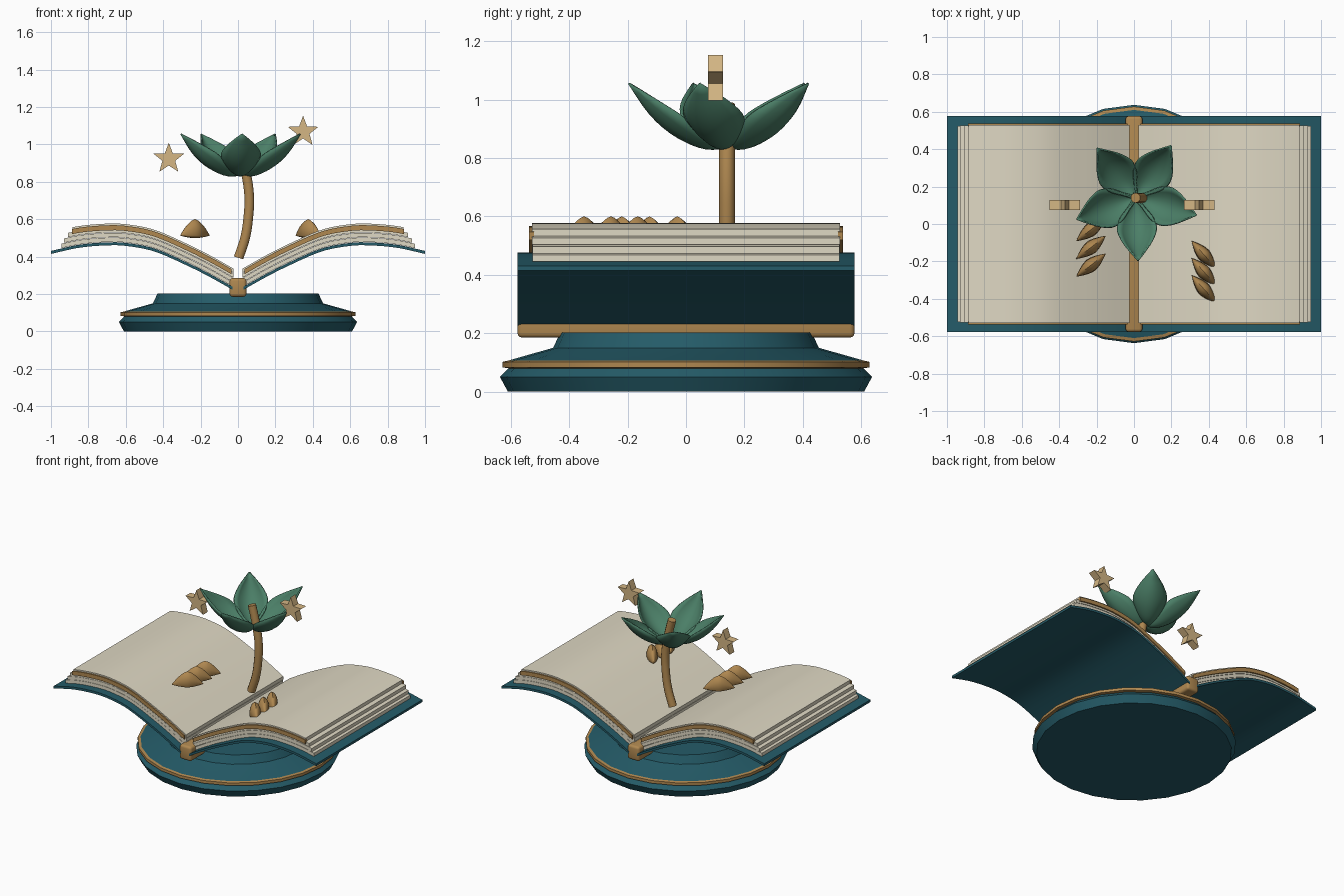
import bpy, bmesh, math
from mathutils import Vector, Matrix

if "Cube" in bpy.data.objects:
    bpy.data.objects.remove(bpy.data.objects["Cube"])


def material(name, rgb):
    m = bpy.data.materials.new(name)
    m.diffuse_color = (*rgb, 1)
    m.use_nodes = True
    m.node_tree.nodes["Principled BSDF"].inputs["Base Color"].default_value = m.diffuse_color
    return m


TEAL = material("teal", (0.018, 0.105, 0.138))
GOLD = material("gold", (0.43, 0.245, 0.08))
CREAM = material("cream", (0.74, 0.69, 0.55))
GREEN = material("leaf green", (0.07, 0.21, 0.135))
STAR = material("pale gold", (0.66, 0.47, 0.23))


def finish(name, bm, mats, smooth=35):
    bmesh.ops.recalc_face_normals(bm, faces=bm.faces)
    me = bpy.data.meshes.new(name)
    bm.to_mesh(me)
    bm.free()
    for m in mats:
        me.materials.append(m)
    ob = bpy.data.objects.new(name, me)
    bpy.context.collection.objects.link(ob)
    bpy.ops.object.select_all(action='DESELECT')
    ob.select_set(True)
    bpy.context.view_layer.objects.active = ob
    if smooth:
        bpy.ops.object.shade_smooth_by_angle(angle=math.radians(smooth))
    return ob


def prism(bm, outline, y0, y1):
    """Extrude a closed xz outline along y."""
    f = bm.faces.new([bm.verts.new((x, y0, z)) for x, z in outline])
    new = bmesh.ops.extrude_face_region(bm, geom=[f])["geom"]
    bmesh.ops.translate(bm, vec=(0, y1 - y0, 0),
                        verts=[v for v in new if isinstance(v, bmesh.types.BMVert)])


def spline(pts, x):
    """Smooth height of a curve through pts at x (Hermite)."""
    n = len(pts)
    i = max(0, min(n - 2, sum(p[0] <= x for p in pts) - 1))

    def slope(k):
        a, b = pts[max(k - 1, 0)], pts[min(k + 1, n - 1)]
        return (b[1] - a[1]) / (b[0] - a[0])
    (xa, za), (xb, zb) = pts[i], pts[i + 1]
    h = xb - xa
    t = (x - xa) / h
    return ((2*t**3 - 3*t**2 + 1) * za + (t**3 - 2*t**2 + t) * h * slope(i)
            + (3*t**2 - 2*t**3) * zb + (t**3 - t**2) * h * slope(i + 1))


# Round stepped base with a gold band
profile = [(0, 0), (.61, 0), (.637, .05), (.608, .08), (.628, .083), (.628, .102),
           (.61, .106), (.455, .15), (.43, .203), (0, .203)]
bm = bmesh.new()
vs = [bm.verts.new((r, 0, z)) for r, z in profile]
es = [bm.edges.new(p) for p in zip(vs, vs[1:])]
bmesh.ops.spin(bm, geom=vs + es, cent=(0, 0, 0), axis=(0, 0, 1), angle=math.tau, steps=24)
bmesh.ops.remove_doubles(bm, verts=bm.verts, dist=1e-4)
for f in bm.faces:
    f.material_index = int(.0805 < f.calc_center_median().z < .105)
finish("base", bm, [TEAL, GOLD])

# Spine
bm = bmesh.new()
bmesh.ops.create_cube(bm, size=1, matrix=Matrix.Translation((0, 0, .235)) @ Matrix.Diagonal((.09, 1.154, .1, 1)))
bmesh.ops.bevel(bm, geom=bm.edges[:], offset=.016, segments=3, profile=.5, affect='EDGES')
finish("spine", bm, [GOLD])

# Cover, page layers and gilt edges all follow one arched curve
ARCH = [(.025, .22), (.14, .285), (.26, .346), (.45, .428), (.6, .457), (.7, .46), (.85, .447), (1, .414)]


def arched_slab(name, x0, x1, low, high, y_ranges, mat, steps=22):
    bm = bmesh.new()
    xs = [x0 + (x1 - x0) * i / steps for i in range(steps + 1)]
    for side in (-1, 1):
        outline = [(side * x, spline(ARCH, x) + low) for x in xs]
        outline += [(side * x, spline(ARCH, x) + high) for x in reversed(xs)]
        for y0, y1 in y_ranges:
            prism(bm, outline, y0, y1)
    finish(name, bm, [mat])


arched_slab("cover", .03, 1, 0, .016, [(-.577, .577)], TEAL)
for i, end in enumerate((.945, .93, .91, .885)):
    arched_slab(f"page_layer_{i + 1}", .025, end, .018 + .025 * i, .041 + .025 * i,
                [(-.525 - .001 * i, .525 + .001 * i)], CREAM)
arched_slab("gilt_edges", .035, .888, .08, .107, [(-.537, -.52), (.52, .537)], GOLD)

# Curved trunk
cu = bpy.data.curves.new("trunk", 'CURVE')
cu.dimensions = '3D'
cu.bevel_depth = .027
cu.bevel_resolution = 3
cu.use_fill_caps = True
path = [(.003, .393), (.038, .5), (.056, .62), (.06, .72), (.046, .83), (.028, .91), (.008, .985)]
sp = cu.splines.new('BEZIER')
sp.bezier_points.add(len(path) - 1)
for p, (x, z) in zip(sp.bezier_points, path):
    p.co = (x, .14, z)
    p.handle_left_type = p.handle_right_type = 'AUTO'
sp.resolution_u = 4
tmp = bpy.data.objects.new("trunk_path", cu)
bpy.context.collection.objects.link(tmp)
bm = bmesh.new()
bm.from_mesh(tmp.evaluated_get(bpy.context.evaluated_depsgraph_get()).to_mesh())
bpy.data.objects.remove(tmp)
finish("trunk", bm, [GOLD], 45)

# Five cupped leaves around the trunk
RIB = [(0, .838), (.06, .832), (.12, .848), (.2, .893), (.27, .96), (.335, 1.056)]
WIDTH = [(0, .012), (.06, .05), (.12, .084), (.18, .103), (.23, .1), (.285, .067), (.335, .001)]
ACROSS, ALONG = 8, 14
for k in range(5):
    bm = bmesh.new()
    rot = Matrix.Translation((.01, .14, 0)) @ Matrix.Rotation(math.radians(272 + 72 * k), 4, 'Z')
    rows = []
    for i in range(ALONG + 1):
        r = .335 * i / ALONG
        w = spline(WIDTH, r)
        z = spline(RIB, r)
        a, b = max(r - .01, 0), min(r + .01, .335)
        tang = math.atan2(spline(RIB, b) - spline(RIB, a), b - a)
        row = []
        for j in range(ACROSS + 1):
            s = 2 * j / ACROSS - 1
            lift = .62 * w * s * s
            row.append(bm.verts.new(rot @ Vector((r - lift * math.sin(tang), w * s, z + lift * math.cos(tang)))))
        rows.append(row)
    for a, b in zip(rows, rows[1:]):
        for j in range(ACROSS):
            bm.faces.new((a[j], b[j], b[j + 1], a[j + 1]))
    ob = finish(f"leaf_{k + 1}", bm, [GREEN], 50)
    mod = ob.modifiers.new("thickness", 'SOLIDIFY')
    mod.thickness = .008
    mod.offset = 0

# Two floating stars
for name, cx, cz in (("left_star", -.37, .923), ("right_star", .348, 1.067)):
    bm = bmesh.new()
    pts = []
    for i in range(10):
        r = .036 if i % 2 else .086
        a = math.pi / 2 + i * math.pi / 5
        pts.append((cx + r * math.cos(a), cz + r * math.sin(a)))
    prism(bm, pts, .075, .127)
    finish(name, bm, [STAR], 0)


# Rows of pointed seeds above the pages
def seed(name, x, y, angle):
    bm = bmesh.new()
    mat = Matrix.Translation((x, y, .512)) @ Matrix.Rotation(math.radians(angle), 4, 'Z')
    rings = []
    for i in range(13):
        t = -1 + i / 6
        w = max(1 - abs(t) ** 1.6, .01)
        ring = []
        for j in range(12):
            a = math.tau * j / 12
            h = (.088 if math.sin(a) > 0 else .014) * w
            ring.append(bm.verts.new(mat @ Vector((.1 * t, .037 * w * math.cos(a), h * math.sin(a)))))
        rings.append(ring)
    for a, b in zip(rings, rings[1:]):
        for j in range(12):
            bm.faces.new((a[j], b[j], b[(j + 1) % 12], a[(j + 1) % 12]))
    bm.faces.new(rings[0])
    bm.faces.new(rings[-1])
    finish(name, bm, [GOLD], 50)


for i in range(3):
    seed(f"left_seed_{i + 1}", -.23, -.03 - .095 * i, 38)
    seed(f"right_seed_{i + 1}", .375, -.165 - .092 * i, -48)
